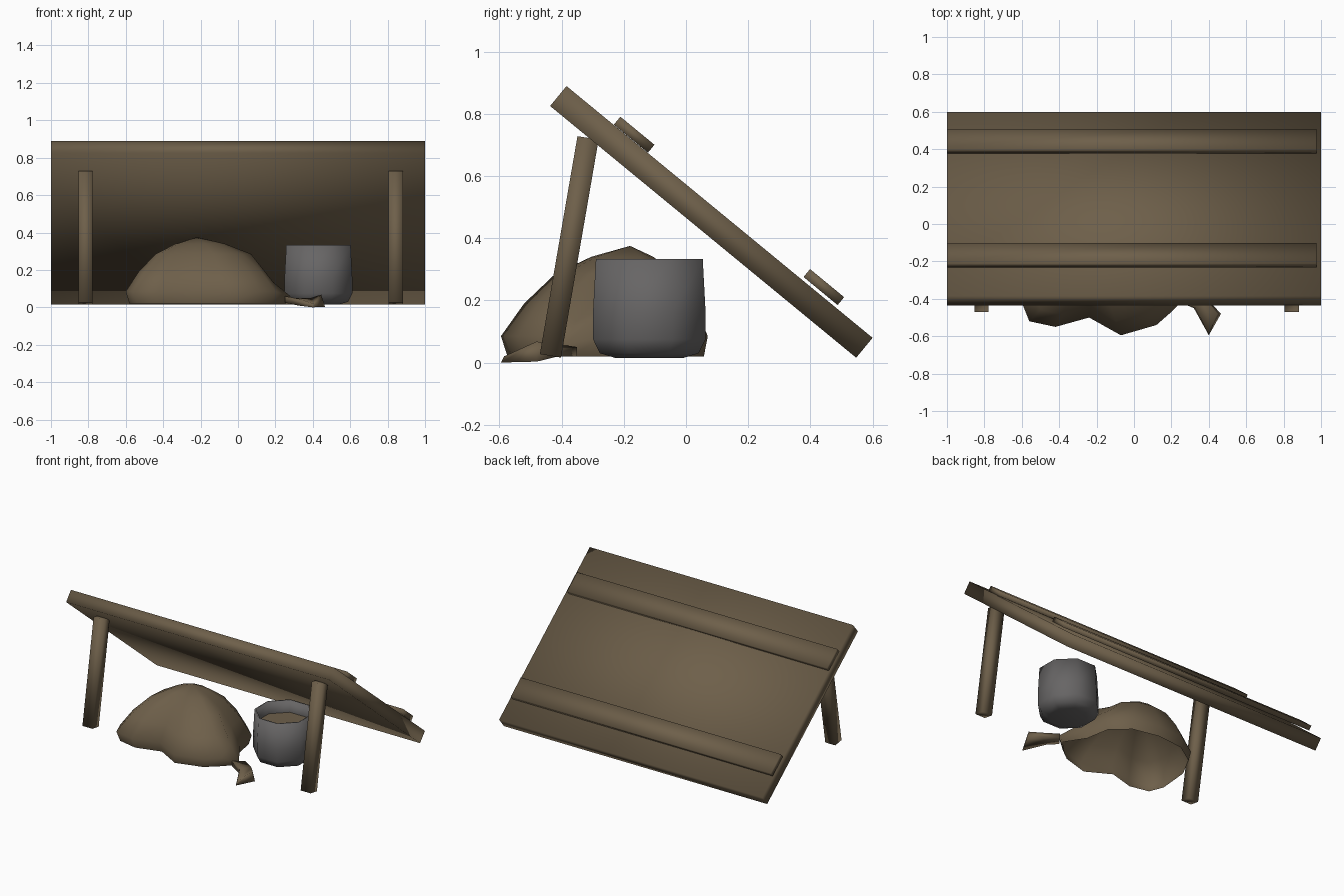
import bpy, math
from mathutils import Vector

if "Cube" in bpy.data.objects:
    bpy.data.objects.remove(bpy.data.objects["Cube"])


def material(name, rgb):
    m = bpy.data.materials.new(name)
    m.diffuse_color = (*rgb, 1)
    m.use_nodes = True
    m.node_tree.nodes["Principled BSDF"].inputs["Base Color"].default_value = m.diffuse_color
    return m


BROWN = material("weathered brown", (0.155, 0.115, 0.068))
GREY = material("pot grey", (0.135, 0.13, 0.13))


def build(name, verts, faces, mats):
    me = bpy.data.meshes.new(name)
    me.from_pydata([tuple(v) for v in verts], [], faces)
    for m in mats:
        me.materials.append(m)
    for p in me.polygons:
        p.use_smooth = True
    ob = bpy.data.objects.new(name, me)
    bpy.context.collection.objects.link(ob)
    return ob


def bridge(a, b, n):
    """Quads between two rings that start at vertex a and b."""
    return [(a + i, a + (i + 1) % n, b + (i + 1) % n, b + i) for i in range(n)]


def prism(name, section, offset):
    """Closed block: a section ring swept along offset."""
    n = len(section)
    verts = [Vector(p) for p in section]
    verts += [v + Vector(offset) for v in verts]
    faces = [tuple(reversed(range(n))), tuple(range(n, 2 * n))] + bridge(0, n, n)
    return build(name, verts, faces, [BROWN])


# sloping roof board and the two battens lying on it
DOWN, OUT = Vector((0, 0.772, -0.635)), Vector((0, 0.635, 0.772))


def plank(name, x0, x1, y, z, length, thick):
    o = Vector((x0, y, z))
    ring = [o, o + DOWN * length, o + DOWN * length + OUT * thick, o + OUT * thick]
    return prism(name, ring, (x1 - x0, 0, 0))


plank("roof_board", -1, 1, -0.437, 0.825, 1.275, 0.083)
plank("upper_batten", -1, 0.975, -0.232, 0.765, 0.142, 0.033)
plank("lower_batten", -1, 0.975, 0.378, 0.275, 0.142, 0.033)

# two leaning front posts
for name, x in (("left_post", -0.815), ("right_post", 0.843)):
    w = 0.038
    ring = [(x - w, -0.47, 0.027), (x + w, -0.47, 0.027),
            (x + w, -0.402, 0.016), (x - w, -0.402, 0.016)]
    prism(name, ring, (0, 0.121, 0.701))

# eight-sided pot: outer wall, rim, inner wall and brown contents
N, cx, cy = 8, 0.43, -0.118
profile = [(0.12, 0.015), (0.172, 0.03), (0.196, 0.075), (0.196, 0.16),
           (0.186, 0.333), (0.176, 0.333), (0.174, 0.25)]
verts = [(cx + r * math.cos(math.tau * (i + 0.5) / N),
          cy + r * math.sin(math.tau * (i + 0.5) / N), z)
         for r, z in profile for i in range(N)]
faces = [tuple(reversed(range(N)))]
for k in range(len(profile) - 1):
    faces += bridge(k * N, (k + 1) * N, N)
faces.append(tuple(range(len(verts) - N, len(verts))))
pot = build("pot", verts, faces, [GREY, BROWN])
pot.data.polygons[-1].material_index = 1
pot.data.polygons[-1].use_smooth = False

# slumped sack: wavy ground outline shrunk in rings towards the peak, open below
outline = [(0.28, -0.39), (0.19, -0.25), (0.16, -0.08), (0.04, 0.03),
           (-0.15, 0.07), (-0.35, 0.05), (-0.50, -0.05), (-0.58, -0.20),
           (-0.60, -0.42), (-0.56, -0.52), (-0.42, -0.55), (-0.24, -0.50),
           (-0.07, -0.595), (0.12, -0.54), (0.20, -0.47)]
peak = Vector((-0.22, -0.18))
n = len(outline)
verts, faces = [], []
rings = [(0.95, 0.02), (1.0, 0.085), (0.82, 0.19), (0.58, 0.285), (0.3, 0.34)]
for s, z in rings:
    for i, p in enumerate(outline):
        q = peak.lerp(Vector(p), s)
        low = 0.7 if i == 0 and z > 0.05 and s > 0.8 else 1
        verts.append((q.x, q.y, z * low))
for k in range(len(rings) - 1):
    faces += bridge(k * n, (k + 1) * n, n)
top = len(verts)
verts.append((peak.x, peak.y, 0.375))
faces += [(top - n + i, top - n + (i + 1) % n, top) for i in range(n)]
build("sack", verts, faces, [BROWN])

# tied-off neck flaring into a loose flap
neck = [(0.25, -0.42, 0.025), (0.30, -0.35, 0.02), (0.30, -0.35, 0.05), (0.25, -0.42, 0.06)]
waist = [(0.32, -0.45, 0.01), (0.40, -0.41, 0.02), (0.39, -0.41, 0.05), (0.33, -0.45, 0.045)]
end = [(0.40, -0.595, 0.0), (0.465, -0.48, 0.003), (0.445, -0.48, 0.068), (0.40, -0.585, 0.02)]
build("sack_neck", neck + waist + end,
      bridge(0, 4, 4) + bridge(4, 8, 4) + [(3, 2, 1, 0), (8, 9, 10, 11)], [BROWN])
